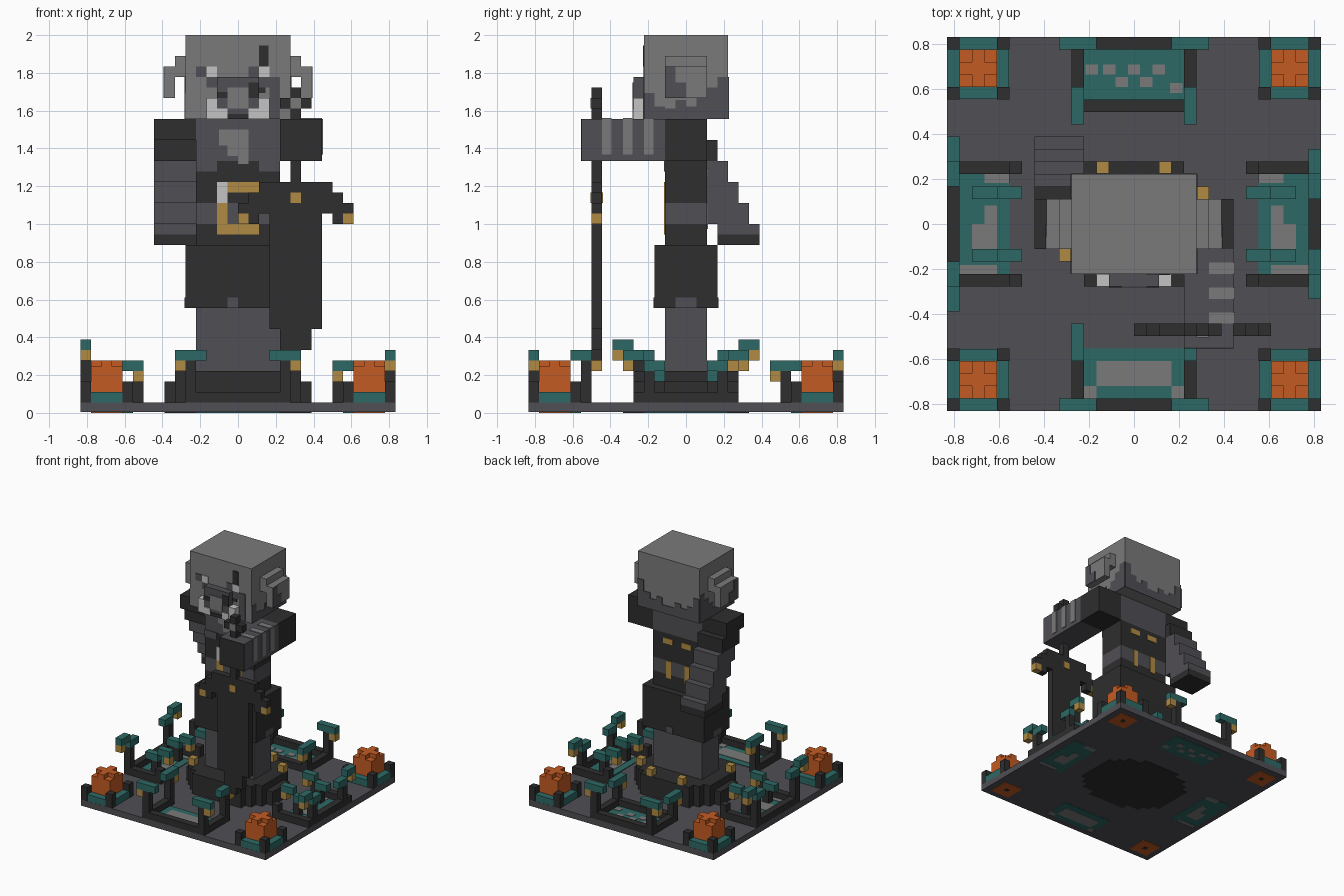
import bpy, bmesh
from mathutils import Vector

if "Cube" in bpy.data.objects:
    bpy.data.objects.remove(bpy.data.objects["Cube"], do_unlink=True)

U = 1 / 18      # one block
E = 0.1         # thickness of painted plates, in blocks


def material(name, *rgb):
    lin = [((c / 255 + 0.055) / 1.055) ** 2.4 for c in rgb] + [1]
    m = bpy.data.materials.new(name)
    m.use_nodes = True
    m.diffuse_color = lin
    bsdf = m.node_tree.nodes["Principled BSDF"]
    bsdf.inputs["Base Color"].default_value = lin
    bsdf.inputs["Roughness"].default_value = 0.9
    return m


black = material("charcoal", 46, 46, 46)
slate = material("slate", 80, 78, 84)
stone = material("stone_grey", 122, 122, 122)
teal = material("teal", 45, 105, 101)
orange = material("orange", 195, 91, 35)
gold = material("gold", 176, 139, 68)
ivory = material("ivory", 196, 196, 196)


def part(name, mat, *boxes):
    """One object from boxes given as x, x, y, y, z, z in blocks."""
    bm = bmesh.new()
    for b in boxes:
        lo = Vector([min(b[i], b[i + 1]) for i in (0, 2, 4)]) * U
        hi = Vector([max(b[i], b[i + 1]) for i in (0, 2, 4)]) * U
        cube = bmesh.ops.create_cube(bm, size=1)["verts"]
        for v in cube:
            v.co = [lo[i] + (v.co[i] + 0.5) * (hi[i] - lo[i]) for i in range(3)]
    mesh = bpy.data.meshes.new(name)
    bm.to_mesh(mesh)
    bm.free()
    mesh.materials.append(mat)
    ob = bpy.data.objects.new(name, mesh)
    bpy.context.collection.objects.link(ob)
    return ob


def front(y, *rects):
    """Plates on a surface facing the front."""
    return [(a, b, y - E, y, c, d) for a, b, c, d in rects]


def back(y, *rects):
    return [(a, b, y, y + E, c, d) for a, b, c, d in rects]


# Base slab and the painted underside
part("base_slab", slate, (-15, 15, -15, 15, E, 1))
part("underside_disc", black, *[(-w, w, -d, d, 0, E) for w, d in ((7, 3), (6, 4), (5, 5), (3, 6))])

# Stepped plinth with lamps
part("plinth", black, (-7, 7, -2, 2, 1, 3),
     *[(-w, w, -d, d, 1, 4) for w, d in ((6, 3), (5, 4), (4, 5))])
part("plinth_lamps", gold, *[(x, x + 1, y, y + 1, 4, 5)
                             for x, y in ((-3, 4), (2, 4), (5, 2), (-6, -3))])

# Corner braziers
for sx in (-1, 1):
    for sy in (-1, 1):
        def at(x0, x1, y0, y1, z0, z1):
            return (sx * x0, sx * x1, sy * y0, sy * y1, z0, z1)
        tag = ("back" if sy > 0 else "front") + ("_left" if sx > 0 else "_right")
        part("brazier_tray_" + tag, teal, at(10.02, 14.98, 10.02, 14.98, 1, 2))
        part("brazier_posts_" + tag, black,
             *[at(x, x + 1, y, y + 1, 1, 3) for x in (10, 14) for y in (10, 14)])
        part("flame_" + tag, orange, at(12, 13, 11, 14, 2, 5), at(11, 14, 12, 13, 2, 5),
             *[at(x, x + 1, y, y + 1, 2, 4.4) for x in (11, 13) for y in (11, 13)])
        part("underside_flame_" + tag, orange, at(11, 14, 11, 14, 0, E))
        part("underside_dot_" + tag, black, at(12.2, 12.8, 12.2, 12.8, -0.02, E))


# Four pools, each with a low wall and capped posts
def pool(side, axis, sign, patches, posts, caps, lamps, inner_wall):
    def at(a0, a1, d0, d1, z0, z1):
        d0, d1 = sign * d0, sign * d1
        return (a0, a1, d0, d1, z0, z1) if axis == "y" else (d0, d1, a0, a1, z0, z1)

    def pair(boxes):
        return [at(s * b[0], s * b[1], *b[2:]) for b in boxes for s in (-1, 1)]

    part("pool_" + side, teal, at(-4, 4, 10, 14, 1, 1 + E), at(-4, 4, 10, 14, 0, E))
    part("pool_patches_" + side, stone, *[at(*p, 1, 1 + E * 1.6) for p in patches],
         *[at(*p, -0.03, E) for p in patches])
    walls = pair([(4, 5, 9, 14, 1, 2)]) + [at(-5, 5, 14, 15, 1, 2)]
    if inner_wall:
        walls.append(at(-4, 4, 9, 10, 1, 2))
    else:
        walls += pair([(4, 5, 9, 10, 2, 3)])
    part("pool_wall_" + side, black, *walls)
    part("pool_posts_" + side, black, *pair(posts))
    part("pool_caps_" + side, teal, *pair(caps))
    part("pool_lamps_" + side, gold, *pair(lamps))


corner_patches = [(s, s + 1, 13, 14) for s in (-4, 3)]
dots = [(x - 0.5, x + 0.5, d, d + 0.8) for x, d in
        ((-2, 12), (0, 12), (2, 12), (-1, 11), (1, 11), (-3.4, 12), (3.4, 10.5))]
for side, sign, top, patches in (("front", -1, 6, [(-3, 3, 11, 13)] + corner_patches),
                                 ("back", 1, 5, dots)):
    pool(side, "y", sign, patches,
         [(4, 5, 14, 15, 1, 5), (4, 5, 9, 10, 1, top - 1)],
         [(3, 6, 14, 15, 5, 6), (4, 5, 8, 11, top - 1, top)],
         [(5, 6, 14, 15, 4, 5), (4, 5, 8, 9, top - 2, top - 1)], side == "back")
blob = [(-2, 0, 11, 13), (0, 1.5, 11, 12), (-4, -3.3, 11, 14), (3.3, 4, 10, 12)]
for side, sign, r in (("right", -1, 1), ("left", 1, 0)):
    pool(side, "x", sign, blob,
         [(3 + r, 4 + r, 14, 15, 1, 4 + r), (2, 3, 11, 12, 1, 3)],
         [(4 + r, 6 + r, 14, 15, 5 + r, 6 + r), (2 + r, 4 + r, 14, 15, 4 + r, 5 + r),
          (2, 3, 9, 11, 4, 5), (2, 3, 11, 13, 3, 4)],
         [(5 + r, 6 + r, 14, 15, 4 + r, 5 + r), (2, 3, 9, 10, 3, 4)], False)

# Legs and skirt
part("legs", slate, (-4, 4, -2, 2, 4, 11))
part("skirt", black, (-5, 5, -3, 3, 10, 16))
part("skirt_notches", slate, *front(-3, (-1, 0, 10, 11)), *back(3, (0, 1, 10, 11)),
     *[(s * 5, s * (5 + E), -1, 1, 10, 11) for s in (-1, 1)])

# Torso in bands
part("torso_slate_bands", slate, (-4, 4, -2, 2, 18, 20), (-4, 4, -2, 2, 24, 28))
part("torso_dark_bands", black, (-4, 4, -2, 2, 16, 18), (-4, 4, -2, 2, 20, 24))
part("chest_trim", slate, *front(-2, (-4, -2, 23, 24), (2, 4, 23, 24)))
part("chest_patch", stone, *front(-2, (-1.8, 1, 25.5, 27), (-1, 1, 24.5, 25.5), (0, 1, 23.7, 24.5)))
part("buckle", gold, *front(-2, (-1, 2, 21, 22), (-2, -1, 17, 20), (-1, 2, 17, 18), (1, 2, 18, 21)))
part("buckle_shine", ivory, *front(-2, (-2, -1, 20, 22)))
part("back_studs", gold, *[p for x in (-2, 1) for p in
                           back(2, (x - 0.3, x + 1.3, 22.5, 23.3), (x, x + 0.8, 17.5, 20))])

# Right arm swings back in steps
part("right_shoulder", black, (-8, -4, -2, 2, 26, 28), (-8, -4, -1, 3, 24, 26))
part("right_forearm", slate, *[(-8, -4, 3 - i, 7 - i, 16 + 2 * i + (i == 0), 18 + 2 * i)
                               for i in range(4)])
part("right_hand", black, (-8, -4, 3, 7, 16, 17))

# Left arm reaches forward
part("left_shoulder", black, (4, 8, -2, 2, 24, 28))
part("left_forearm", slate, (4, 8, -10 + E, -2, 24, 28))
part("left_hand", black, (4, 8, -10, -10 + E, 24, 28))
stripes = []
for y in (-8, -6, -4):
    stripes += [(8, 8 + E, y, y + 0.9, 24.6, 28), (6, 8, y, y + 0.9, 28, 28 + E)]
part("left_arm_stripes", stone, *stripes)

# Sword, symmetric about its own centre line
C = 5.5


def blade(*rows):
    return [(C - w, C + w, -9, -8, z0, z1) for w, z0, z1 in rows]


def both(*rects):
    return [(C + s * a, C + s * b, -9, -8, c, d) for a, b, c, d in rects for s in (-1, 1)]


part("sword_blade", black, *blade((0.5, 5, 6), (1.5, 6, 8), (2.5, 8, 22), (0.5, 22, 31), (1.5, 29, 30)))
part("sword_guard", black, *both((2.5, 3.5, 19, 22), (3.5, 4.5, 18, 21), (4.5, C, 19, 20)))
part("guard_tips", gold, *both((4.5, C, 18, 19)))
part("sword_gem", gold, *front(-9, (5, 6, 20, 21)), *back(-8, (5, 6, 20, 21)))
part("pommel_inlay", stone, *front(-9, (5, 6, 29, 30)))

# Head, ears, snout and tusks
part("head", stone, (-5, 5, -4, 4, 28, 36))
for name, s in (("right", -1), ("left", 1)):
    part(name + "_ear", stone, (s * 5, s * 6, -2, 2, 32, 34), (s * 6, s * 7, -2, 2, 30, 33))
    part(name + "_ear_patch", slate, (s * 7, s * (7 + E), -2, 0, 30, 31.5),
         (s * 7, s * (7 + E), -2, -1, 31.5, 33))
part("snout", slate, (-2, 2, -5, -4, 28, 32))
part("snout_bridge", stone, *front(-5, (-1, 1, 29, 31)))
part("nostrils", black, *front(-5, (-2, -1, 30, 30.6), (1, 2, 30, 31.5), (-1, 1, 28, 28.5)))
part("tusks", ivory, *[(s * 2, s * 3, -5, -4, 28, 30) for s in (-1, 1)],
     *front(-5, (-2, -1, 28, 29), (1, 2, 28, 29)))
part("eyes", ivory, *front(-4, (-3, -2, 32, 33), (2, 3, 32, 33)))
part("eye_shadow", slate, *front(-4, (-4, -3, 32, 33), (1, 2, 32, 33), (-3, -2, 31, 32),
                                 (2, 4, 31, 32), (3, 4, 28, 31)))
part("scar", black, *front(-4, (2, 2.9, 33, 35), (2, 2.6, 30.5, 32)))

# Mottled lower edge of the head at the back and sides
mottle = []
for i, h in enumerate((3.5, 2, 1.5, 2, 1.2, 1.2, 2.2, 1.6, 2.4, 4)):
    mottle += back(4, (i - 5, i - 4, 28, 28 + h))
for i, h in enumerate((2.5, 1.2, 1, 1.8, 1.2, 2, 3, 4)):
    mottle += [(s * 5, s * (5 + E), i - 4, i - 3, 28, 28 + h) for s in (-1, 1)]
part("head_mottling", slate, *mottle)
